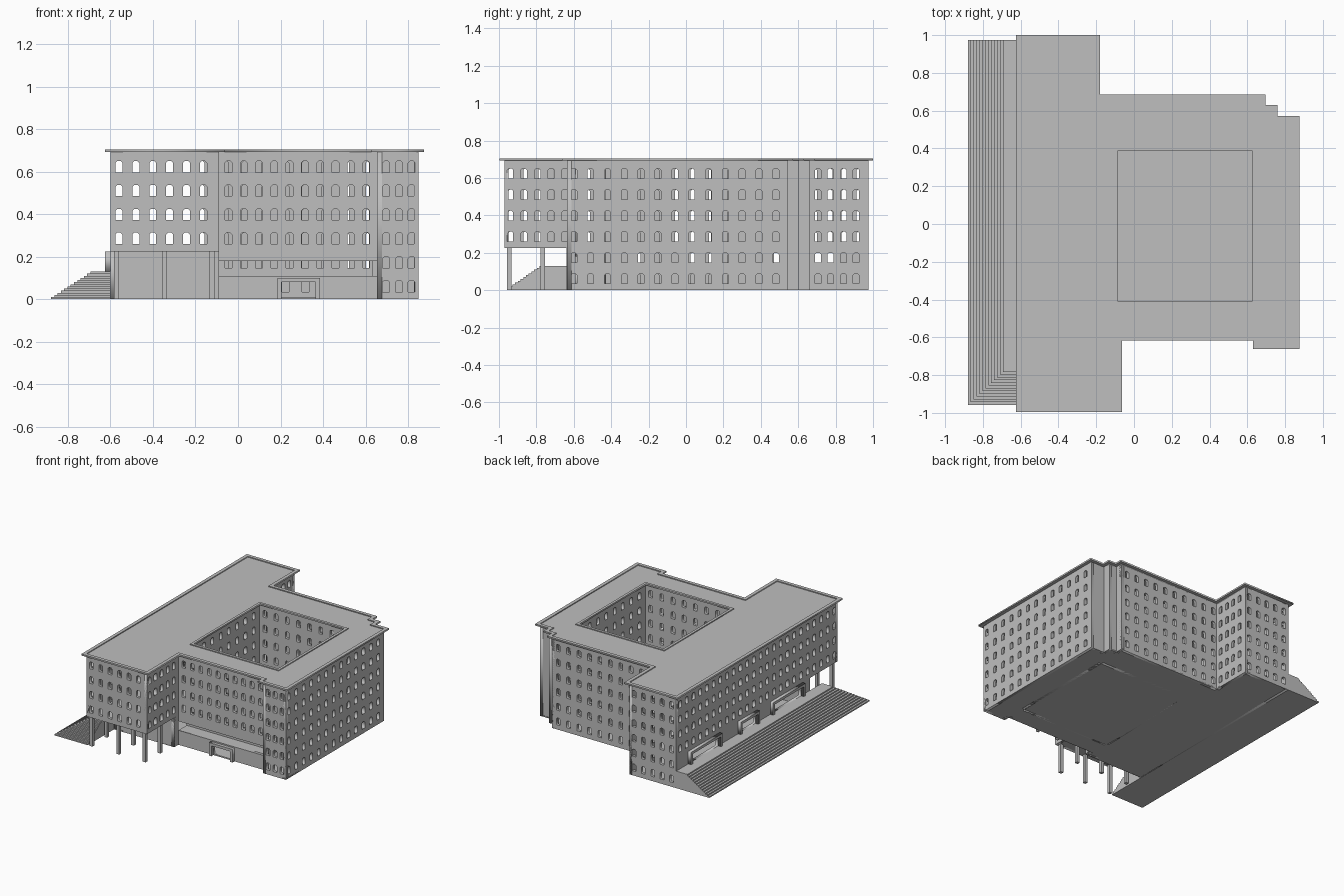
import bpy, bmesh
from mathutils import Matrix, Vector

cube = bpy.data.objects.get("Cube")
if cube:
    bpy.data.objects.remove(cube, do_unlink=True)

stone = bpy.data.materials.new("grey_stone")
stone.use_nodes = True
GREY = (0.52, 0.52, 0.52, 1)
stone.diffuse_color = GREY
stone.node_tree.nodes["Principled BSDF"].inputs["Base Color"].default_value = GREY

THICK = 0.022
TOP = 0.697
ROWS = [0.035, 0.147, 0.26, 0.372, 0.485, 0.597]   # window sill heights


def finish(name, bm):
    bmesh.ops.remove_doubles(bm, verts=bm.verts, dist=1e-5)
    bmesh.ops.recalc_face_normals(bm, faces=bm.faces)
    mesh = bpy.data.meshes.new(name)
    bm.to_mesh(mesh)
    bm.free()
    mesh.materials.append(stone)
    obj = bpy.data.objects.new(name, mesh)
    bpy.context.collection.objects.link(obj)
    return obj


def plate(name, loops, depth, matrix):
    """Extruded flat profile; every loop after the first is a hole."""
    curve = bpy.data.curves.new(name, 'CURVE')
    curve.dimensions = '2D'
    curve.fill_mode = 'BOTH'
    curve.extrude = depth / 2
    for loop in loops:
        spline = curve.splines.new('POLY')
        spline.points.add(len(loop) - 1)
        for point, (u, v) in zip(spline.points, loop):
            point.co = (u, v, 0, 1)
        spline.use_cyclic_u = True
    helper = bpy.data.objects.new(name + "_helper", curve)
    bpy.context.collection.objects.link(helper)
    mesh = bpy.data.meshes.new_from_object(helper)
    bm = bmesh.new()
    bm.from_mesh(mesh)
    bm.transform(matrix)
    bpy.data.objects.remove(helper)
    bpy.data.curves.remove(curve)
    bpy.data.meshes.remove(mesh)
    return finish(name, bm)


def slab(name, loops, z0, z1):
    return plate(name, loops, z1 - z0, Matrix.Translation((0, 0, (z0 + z1) / 2)))


def boxes(name, extents):
    bm = bmesh.new()
    for x0, x1, y0, y1, z0, z1 in extents:
        part = bmesh.ops.create_cube(bm, size=1)["verts"]
        for v in part:
            v.co = (x1 if v.co.x > 0 else x0, y1 if v.co.y > 0 else y0,
                    z1 if v.co.z > 0 else z0)
    return finish(name, bm)


def rect(u0, v0, u1, v1):
    return [(u0, v0), (u1, v0), (u1, v1), (u0, v1)]


def window(u, z, w=0.016, h=0.053, c=0.008):
    return [(u - w, z), (u + w, z), (u + w, z + h - c), (u + w - c, z + h),
            (u - w + c, z + h), (u - w, z + h - c)]


def spaced(first, last, count):
    return [first + (last - first) * i / (count - 1) for i in range(count)]


def upright(p0, p1, offset):
    """Frame standing on the line p0-p1, with its outside to the right."""
    a, b = Vector((*p0, 0)), Vector((*p1, 0))
    along, up = (b - a).normalized(), Vector((0, 0, 1))
    out = along.cross(up)
    m = Matrix((along, up, out)).transposed().to_4x4()
    m.translation = a + out * offset
    return m, along, (b - a).length


def wall(name, p0, p1, z0=0, z1=TOP, cols=(), rows=ROWS, openings=()):
    """cols are world x or y positions of the window columns."""
    m, along, length = upright(p0, p1, -THICK / 2)
    axis = 0 if abs(along.x) > 0.5 else 1
    to_u = lambda c: (c - p0[axis]) * along[axis]
    loops = [rect(0, z0, length, z1)]
    loops += [window(to_u(c), z) for c in cols for z in rows]
    for a, b, za, zb in openings:
        loops.append(rect(*sorted((to_u(a), to_u(b)))[:1], za, max(to_u(a), to_u(b)), zb))
    return plate(name, loops, THICK, m)


def portal(name, p0, p1, z0, z1, t=0.02, out=0.025):
    m, _, w = upright(p0, p1, out / 2)
    arch = [(0, z0), (t, z0), (t, z1 - t), (w - t, z1 - t), (w - t, z0),
            (w, z0), (w, z1), (0, z1)]
    return plate(name, [arch], out, m)


# Main walls, counter-clockwise from the front wing
UPPER = ROWS[2:]
SOFFIT = 0.225
front_x = spaced(-0.56, -0.163, 6)
recess_x = spaced(-0.045, 0.603, 10)
west_y = spaced(-0.935, 0.928, 24)
doors = [(0.45, 0.83), (0.0, 0.23), (-0.55, -0.16)]

wall("front_wing_wall", (-0.6, -0.97), (-0.09, -0.97), SOFFIT, cols=front_x, rows=UPPER)
wall("front_wing_side", (-0.09, -0.97), (-0.09, -0.59), SOFFIT,
     cols=spaced(-0.94, -0.648, 5), rows=UPPER)
wall("recessed_front_wall", (-0.09, -0.59), (0.655, -0.59), 0.18, cols=recess_x, rows=UPPER)
wall("front_base_wall", (-0.09, -0.59), (0.655, -0.59), 0, 0.11,
     openings=[(0.205, 0.365, 0.01, 0.08)])
wall("front_corner_return", (0.655, -0.59), (0.655, -0.635))
wall("front_corner_wall", (0.655, -0.635), (0.85, -0.635), cols=(0.697, 0.758, 0.817))
wall("east_wall", (0.85, -0.635), (0.85, 0.545), cols=spaced(-0.6, 0.48, 13))
steps = [(0.85, 0.545), (0.735, 0.545), (0.735, 0.605), (0.67, 0.605), (0.67, 0.66)]
for i, (a, b) in enumerate(zip(steps, steps[1:])):
    wall(f"stepped_corner_wall_{i + 1}", a, b)
wall("back_wall", (0.67, 0.66), (-0.205, 0.66), cols=spaced(-0.174, 0.618, 10))
wall("back_wing_side", (-0.205, 0.66), (-0.205, 0.975), cols=spaced(0.705, 0.91, 4))
wall("back_wing_wall", (-0.205, 0.975), (-0.6, 0.975), cols=front_x[:5])
wall("west_wall", (-0.6, 0.975), (-0.6, -0.97), SOFFIT, cols=west_y, rows=UPPER)
wall("west_base_wall", (-0.6, 0.975), (-0.6, -0.64), 0, SOFFIT,
     openings=[(a + 0.02, b - 0.02, 0.13, 0.205) for a, b in doors])

# Undercroft below the front wing
wall("undercroft_wall", (-0.6, -0.64), (-0.09, -0.64), 0, SOFFIT)
wall("undercroft_return", (-0.09, -0.64), (-0.09, -0.59), 0, SOFFIT)
boxes("wing_soffit", [(-0.6, -0.09, -0.97, -0.6, SOFFIT, SOFFIT + 0.015)])
boxes("undercroft_columns", [(x - 0.012, x + 0.012, y - 0.012, y + 0.012, 0, SOFFIT)
                             for x in (-0.572, -0.345, -0.122) for y in (-0.946, -0.767)])

# Recessed gallery on the front
wall("gallery_wall", (-0.09, -0.49), (0.655, -0.49), 0.1, 0.21, cols=recess_x, rows=ROWS[1:2])
boxes("gallery_slabs", [(-0.09, 0.655, -0.59, -0.49, 0.1, 0.11),
                        (-0.09, 0.655, -0.58, -0.49, 0.2, 0.21),
                        (0.63, 0.655, -0.58, -0.49, 0.11, 0.2)])

# Courtyard walls, clockwise so that they face inwards
cx0, cx1, cy0, cy1 = -0.105, 0.645, -0.43, 0.41
court_x, court_y = spaced(-0.06, 0.6, 8), spaced(-0.36, 0.34, 8)
wall("courtyard_west", (cx0, cy0), (cx0, cy1), cols=court_y)
wall("courtyard_north", (cx0, cy1), (cx1, cy1), cols=court_x)
wall("courtyard_east", (cx1, cy1), (cx1, cy0), cols=court_y)
wall("courtyard_south", (cx1, cy0), (cx0, cy0), cols=court_x)

# Roof with an overhanging raised rim
outline = [(-0.6, -0.97), (-0.09, -0.97), (-0.09, -0.59), (0.655, -0.59), (0.655, -0.635),
           (0.85, -0.635), *steps, (-0.205, 0.66), (-0.205, 0.975), (-0.6, 0.975)]


def grown(loop, d):
    """Offset a right-angled loop outwards."""
    result = []
    for i, p in enumerate(loop):
        p = Vector(p)
        a = (p - Vector(loop[i - 1])).normalized()
        b = (Vector(loop[(i + 1) % len(loop)]) - p).normalized()
        result.append(tuple(p + d * Vector((a.y + b.y, -a.x - b.x))))
    return result


court = rect(cx0, cy0, cx1, cy1)
slab("roof", [outline, court], 0.688, 0.698)
slab("roof_rim", [grown(outline, 0.026), outline], 0.693, 0.705)
slab("courtyard_rim", [court, grown(court, -0.02)], 0.693, 0.705)

# Ground slab
slab("ground_slab", [[(-0.6, -0.64), (-0.09, -0.64)] + outline[2:]], 0, 0.01)

# Entrance steps, wrapping round the front end
COUNT = 13
boxes("entrance_steps", [(-0.88 + 0.0155 * i, -0.6, -0.957 + 0.0145 * i, 0.975,
                          0.01 * i, 0.01 * (i + 1)) for i in range(COUNT)])

# Door surrounds
for i, (a, b) in enumerate(doors):
    portal(f"west_door_surround_{i + 1}", (-0.6, b), (-0.6, a), 0.13, SOFFIT)
portal("front_door_surround", (0.185, -0.59), (0.385, -0.59), 0, 0.1)
